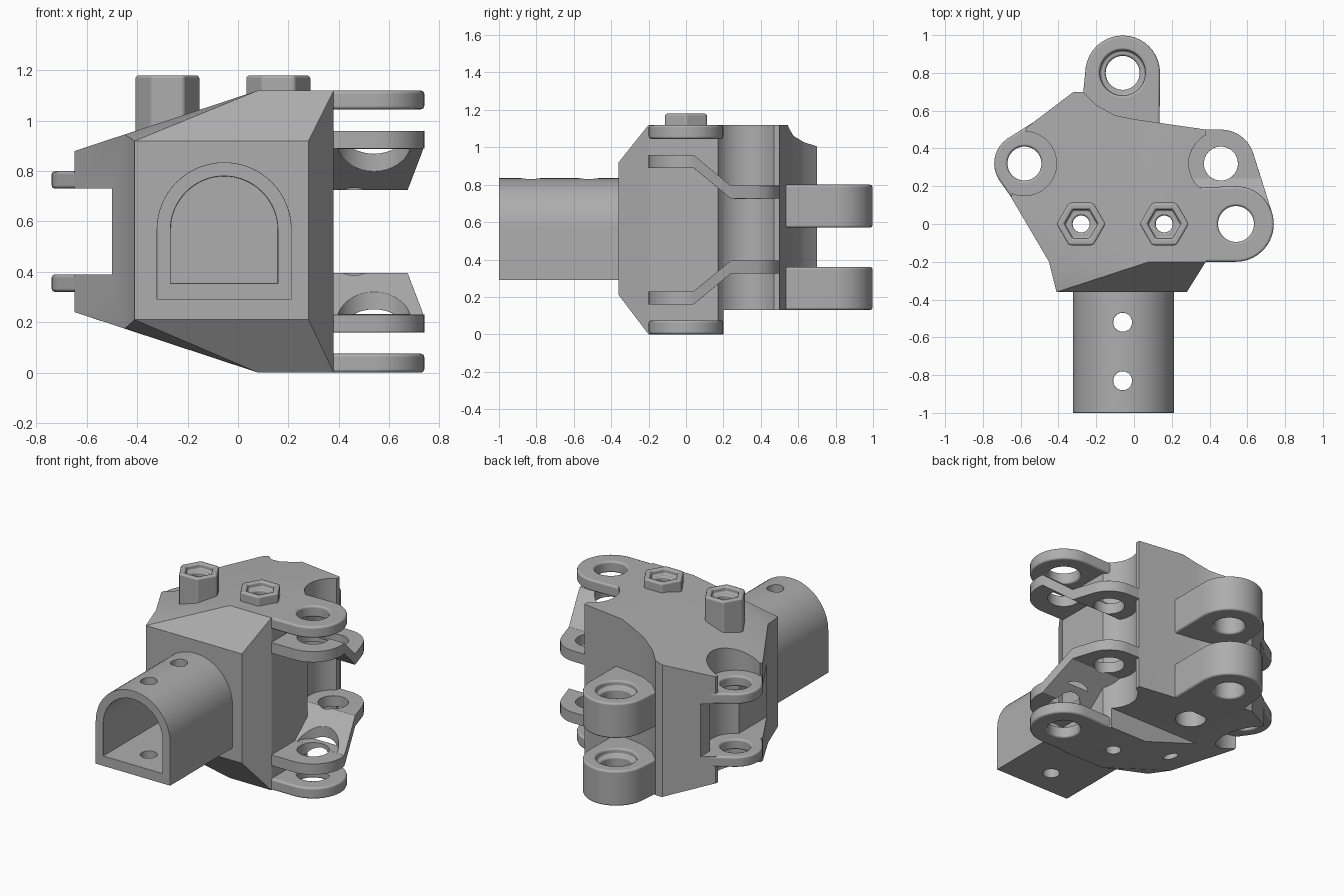
import bpy, bmesh, math
from mathutils import Vector, geometry

if "Cube" in bpy.data.objects:
    bpy.data.objects.remove(bpy.data.objects["Cube"])

TOP = 1.12
RIGHT_FRONT, RIGHT_BACK = (0.54, 0.0), (0.46, 0.32)
LEFT_PIN, REAR_PIN = (-0.58, 0.32), (-0.06, 0.8)
BOLTS = [(-0.28, 0.0), (0.16, 0.0)]

steel = bpy.data.materials.new("grey_steel")
steel.use_nodes = True
steel.diffuse_color = (0.42, 0.42, 0.42, 1)
steel.node_tree.nodes["Principled BSDF"].inputs["Base Color"].default_value = steel.diffuse_color
parts = []


def add(name, bm):
    bmesh.ops.recalc_face_normals(bm, faces=bm.faces)
    mesh = bpy.data.meshes.new(name)
    bm.to_mesh(mesh)
    bm.free()
    obj = bpy.data.objects.new(name, mesh)
    bpy.context.scene.collection.objects.link(obj)
    return obj


def prism(name, pts, lo, hi, axis="z"):
    """Extrude a flat outline along z or y."""
    bm = bmesh.new()
    place = (lambda u, v, w: (u, v, w)) if axis == "z" else (lambda u, v, w: (u, w, v))
    face = bm.faces.new([bm.verts.new(place(u, v, lo)) for u, v in pts])
    new = bmesh.ops.extrude_face_region(bm, geom=[face])["geom"]
    shift = Vector(place(0, 0, hi - lo))
    bmesh.ops.translate(bm, vec=shift, verts=[g for g in new if isinstance(g, bmesh.types.BMVert)])
    return add(name, bm)


def ring(c, r, n=40):
    return [(c[0] + r * math.cos(2 * math.pi * i / n),
             c[1] + r * math.sin(2 * math.pi * i / n)) for i in range(n)]


def outline(circles, pts):
    """Convex outline around circles and extra points."""
    cloud = [Vector(p) for c, r in circles for p in ring(c, r)] + [Vector(p) for p in pts]
    return [tuple(cloud[i]) for i in geometry.convex_hull_2d(cloud)]


def combine(obj, other, op="DIFFERENCE"):
    mod = obj.modifiers.new("join", "BOOLEAN")
    mod.operation, mod.object, mod.solver = op, other, "EXACT"
    bpy.context.view_layer.update()
    deps = bpy.context.evaluated_depsgraph_get()
    mesh = bpy.data.meshes.new_from_object(obj.evaluated_get(deps))
    obj.modifiers.clear()
    obj.data = mesh
    bm = bmesh.new()
    bm.from_mesh(mesh)
    bmesh.ops.remove_doubles(bm, verts=bm.verts, dist=0.0005)
    bm.to_mesh(mesh)
    bm.free()
    bpy.data.objects.remove(other)


def bore(obj, c, r, lo=-0.5, hi=1.5, n=40):
    combine(obj, prism("cutter", ring(c, r, n), lo, hi))


def box(x0, x1, y0, y1, z0, z1):
    return prism("cutter", [(x0, y0), (x1, y0), (x1, y1), (x0, y1)], z0, z1)


def finish(obj, bevel=0.014):
    obj.data.materials.clear()
    obj.data.materials.append(steel)
    parts.append((obj, bevel))


# Main body: plan outline trimmed by the tapering front profile
plan = [(-0.65, 0.14), (-0.45, -0.2), (0.38, -0.2), (0.38, 0.5), (0.0, 0.555),
        (-0.1, 0.575), (-0.2, 0.63), (-0.27, 0.7), (-0.32, 0.7), (-0.57, 0.51)]
taper = [(-0.8, 0.29), (0.08, 0), (0.6, 0), (0.6, TOP), (0.08, TOP), (-0.8, 0.83)]
body = prism("main_body", plan, -0.1, TOP + 0.1)
combine(body, prism("cutter", taper, -1.2, 1.2, "y"), "INTERSECT")

# Faceted nose in front of the body
shoulder = [(-0.45, 0.175), (0.08, 0), (0.38, 0), (0.38, TOP), (0.08, TOP), (-0.45, 0.945)]
bm = bmesh.new()
for x, z in shoulder:
    bm.verts.new((x, -0.2, z))
    bm.verts.new((x * 0.9, -0.1, 0.56 + (z - 0.56) * 0.9))
for x in (-0.41, 0.28):
    for z in (0.21, 0.92):
        bm.verts.new((x, -0.36, z))
bmesh.ops.convex_hull(bm, input=bm.verts)
bmesh.ops.dissolve_limit(bm, angle_limit=0.02, verts=bm.verts, edges=bm.edges)
combine(body, add("nose", bm), "UNION")

# Clearances round the pins, underside step, bolt holes and blind bore
combine(body, box(-0.1 - 0.9, 1, 0.2, 1.2, -0.2, 0.13))
combine(body, box(-1, -0.5, -0.5, 0.9, 0.39, 0.73))
bore(body, RIGHT_BACK, 0.17)
bore(body, LEFT_PIN, 0.17)
bore(body, (-0.1, 0.4), 0.09, -0.5, 0.4)
for c in BOLTS:
    bore(body, c, 0.045, n=24)
finish(body, 0.012)

# Arched socket tube with cross holes


def arch(x, r, floor, mid):
    n = 32
    arc = [(x + r * math.cos(math.pi * i / n), mid + r * math.sin(math.pi * i / n))
           for i in range(n + 1)]
    return [(x - r, floor), (x + r, floor)] + arc


tube = prism("socket_tube", arch(-0.055, 0.268, 0.29, 0.567), -1, -0.3, "y")
combine(tube, prism("cutter", arch(-0.055, 0.213, 0.355, 0.567), -1.2, -0.365, "y"))
for y in (-0.52, -0.83):
    bore(tube, (-0.06, y), 0.05, n=28)
finish(tube, 0.012)

# Hexagonal bolt bosses
for side, c in zip(("right", "left"), BOLTS):
    boss = prism(side + "_bolt_boss", ring(c, 0.13, 6), 0.85, 1.18)
    bore(boss, c, 0.088, 1.145, 1.3, 6)
    bore(boss, c, 0.045, n=24)
    finish(boss, 0.012)

# Paired ears, mirrored between the upper and lower halves
outer = outline([(RIGHT_FRONT, 0.2)], [(0.25, -0.2), (0.25, 0.19)])
double = outline([(RIGHT_FRONT, 0.2), (RIGHT_BACK, 0.18)], [(0.25, -0.2), (0.25, 0.5)])
left = outline([(LEFT_PIN, 0.16)], [(-0.45, -0.14), (-0.34, 0.66), (-0.25, 0.2)])


def bend(obj):
    """Drop the rear part of the plate through a sloped step."""
    bm = bmesh.new()
    bm.from_mesh(obj.data)
    for y in (0.04, 0.24):
        bmesh.ops.bisect_plane(bm, geom=bm.verts[:] + bm.edges[:] + bm.faces[:],
                               plane_co=(0, y, 0), plane_no=(0, 1, 0))
    for v in bm.verts:
        v.co.z -= 0.165 * min(max((v.co.y - 0.04) / 0.2, 0), 1)
    bm.to_mesh(obj.data)
    bm.free()


def flip(obj):
    bm = bmesh.new()
    bm.from_mesh(obj.data)
    for v in bm.verts:
        v.co.z = TOP - v.co.z
    bmesh.ops.reverse_faces(bm, faces=bm.faces)
    bm.to_mesh(obj.data)
    bm.free()


for half in ("upper", "lower"):
    ear = prism(half + "_outer_ear", outer, 1.045, TOP)
    bore(ear, RIGHT_FRONT, 0.095)
    step = prism(half + "_stepped_ear", double, 0.89, 0.96)
    bend(step)
    bore(step, RIGHT_FRONT, 0.15, 0.4, 0.888)
    bore(step, RIGHT_FRONT, 0.095)
    bore(step, RIGHT_BACK, 0.09)
    wing = prism(half + "_left_ear", left, 0.73, 0.8)
    bore(wing, LEFT_PIN, 0.09)
    for obj in (ear, step, wing):
        if half == "lower":
            flip(obj)
        finish(obj)

# Rear hinge lugs with countersunk pin bores
lug_plan = outline([(REAR_PIN, 0.198)], [(0.135, 0.48), (-0.27, 0.68), (-0.28, 0.45)])
for half, lo, hi in (("upper", 0.57, 0.8), ("lower", 0.13, 0.36)):
    lug = prism(half + "_rear_lug", lug_plan, lo, hi)
    bore(lug, REAR_PIN, 0.09)
    bore(lug, REAR_PIN, 0.12, hi - 0.04, 1.5)
    finish(lug)

# Softened edges
for obj, width in parts:
    bpy.ops.object.select_all(action="DESELECT")
    obj.select_set(True)
    bpy.context.view_layer.objects.active = obj
    bpy.ops.object.shade_smooth_by_angle(angle=math.radians(30))
    mod = obj.modifiers.new("soft_edges", "BEVEL")
    mod.width, mod.segments = width, 2
    mod.limit_method, mod.angle_limit = "ANGLE", math.radians(30)
    mod.use_clamp_overlap = mod.harden_normals = True
